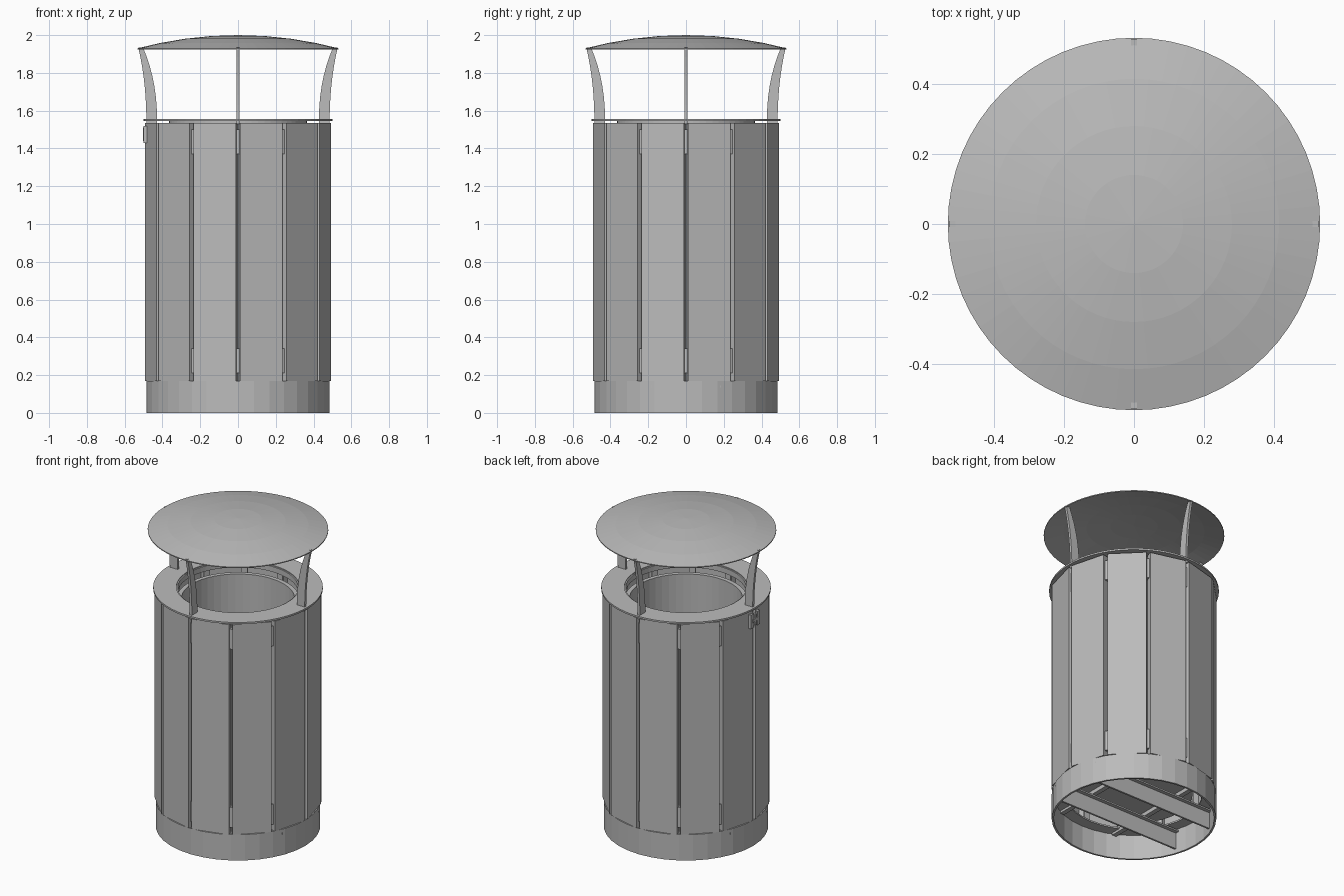
import bpy
import bmesh
from math import sin, cos, tan, pi, radians, sqrt
from mathutils import Matrix, Vector

cube = bpy.data.objects.get("Cube")
if cube:
    bpy.data.objects.remove(cube, do_unlink=True)

steel = bpy.data.materials.new("brushed grey steel")
steel.use_nodes = True
GREY = (0.5, 0.5, 0.5, 1)
steel.diffuse_color = GREY
steel.node_tree.nodes["Principled BSDF"].inputs["Base Color"].default_value = GREY


def finish(name, bm, angle=0.0):
    """Turn a bmesh into a named object, rotated about z."""
    bmesh.ops.recalc_face_normals(bm, faces=bm.faces)
    mesh = bpy.data.meshes.new(name)
    bm.to_mesh(mesh)
    bm.free()
    mesh.materials.append(steel)
    obj = bpy.data.objects.new(name, mesh)
    obj.rotation_euler.z = angle
    bpy.context.collection.objects.link(obj)
    return obj


def box(name, x, y, z, angle=0.0):
    """Box from (low, high) ranges."""
    bm = bmesh.new()
    size = Matrix.Diagonal((x[1] - x[0], y[1] - y[0], z[1] - z[0], 1))
    mid = Matrix.Translation([sum(r) / 2 for r in (x, y, z)])
    bmesh.ops.create_cube(bm, size=1, matrix=mid @ size)
    return finish(name, bm, angle)


def lathe(name, profile, sides, closed=True):
    """Spin a radius/height profile around the z axis."""
    bm = bmesh.new()
    verts = [bm.verts.new((r, 0, z)) for r, z in profile]
    pairs = list(zip(verts, verts[1:]))
    if closed:
        pairs.append((verts[-1], verts[0]))
    edges = [bm.edges.new(p) for p in pairs]
    bmesh.ops.spin(bm, geom=verts + edges, cent=(0, 0, 0), axis=(0, 0, 1),
                   angle=2 * pi, steps=sides, use_duplicate=False)
    bmesh.ops.remove_doubles(bm, verts=bm.verts, dist=0.0005)
    return finish(name, bm)


def extrude(name, outline, offset, angle=0.0):
    """Extrude a closed 3D outline along an offset."""
    bm = bmesh.new()
    face = bm.faces.new([bm.verts.new(p) for p in outline])
    new = bmesh.ops.extrude_face_region(bm, geom=[face])["geom"]
    moved = [v for v in new if isinstance(v, bmesh.types.BMVert)]
    bmesh.ops.translate(bm, verts=moved, vec=Vector(offset))
    return finish(name, bm, angle)


def tube(name, inner, outer, low, high, sides):
    return lathe(name, [(inner, low), (outer, low), (outer, high), (inner, high)], sides)


# Base drum and top collar
tube("base_ring", 0.473, 0.485, 0, 0.168, 36)
tube("top_collar", 0.363, 0.5, 1.544, 1.555, 64)
tube("collar_lip", 0.355, 0.365, 1.515, 1.55, 64)

# Removable inner bucket, open at the top
lathe("inner_bucket", [(0, 0.17), (0.345, 0.17), (0.345, 1.47), (0.36, 1.47), (0.36, 1.482),
                       (0.333, 1.482), (0.333, 0.182), (0, 0.182)], 48, closed=False)
tube("lower_frame_ring", 0.4, 0.475, 0.16, 0.17, 36)

# Folded wall panels, twelve around
APOTHEM, STEP = 0.478, pi / 6
half = APOTHEM * tan(STEP / 2) - 0.012
SHEET, FLANGE = 0.008, 0.04
folded = [(APOTHEM, -half), (APOTHEM, half), (APOTHEM - FLANGE, half),
          (APOTHEM - FLANGE, half - SHEET), (APOTHEM - SHEET, half - SHEET),
          (APOTHEM - SHEET, SHEET - half), (APOTHEM - FLANGE, SHEET - half),
          (APOTHEM - FLANGE, -half)]
for i in range(12):
    extrude("wall_panel", [(x, y, 0.17) for x, y in folded], (0, 0, 1.365), (i + 0.5) * STEP)
    # Post behind each joint with an upper and a lower clip
    box("joint_post", (0.43, 0.44), (-0.02, 0.02), (0.165, 1.535), i * STEP)
    for low in (0.21, 1.37):
        box("joint_clip", (0.44, 0.478), (-0.008, 0.008), (low, low + 0.13), i * STEP)

# Curved lid supports
STEPS = 8
inner, outer = [], []
for k in range(STEPS + 1):
    t = k / STEPS
    z = 1.53 + 0.405 * t
    inner.append((0.428 + 0.075 * t ** 2.3, 0, z))
    outer.append((0.485 + 0.043 * t ** 2.2, 0, z))
arm = [(x, y - 0.008, z) for x, y, z in inner + outer[::-1]]
for i in range(4):
    extrude("lid_support", arm, (0, 0.016, 0), i * pi / 2)

# Shallow domed lid
RIM, RISE = 0.532, 0.07
ball = (RIM ** 2 + RISE ** 2) / (2 * RISE)


def dome(r):
    return 2 - ball + sqrt(ball ** 2 - r ** 2)


radii = [0, 0.14, 0.28, 0.415, RIM]
top = [(r, dome(r)) for r in radii]
under = [(r, z - 0.006) for r, z in reversed(top)]
lathe("domed_lid", top + under, 64, closed=False)

# Bearers under the bucket
for side in (-1, 1):
    y = 0.155 * side
    box("long_bearer", (-0.448, 0.448), (y - 0.006, y + 0.006), (0.03, 0.14))
    box("bearer_flange", (-0.448, 0.448), (y - 0.03, y + 0.03), (0.135, 0.145))
    box("cross_bearer", (0.2 * side - 0.015, 0.2 * side + 0.015), (-0.42, 0.42), (0.145, 0.17))

# Latch on the right-hand joint: two plates, bolt and pull
for side in (-1, 1):
    y = 0.032 * side
    box("latch_plate", (-0.5, -0.478), (y - 0.014, y + 0.014), (1.43, 1.52))
box("latch_bolt", (-0.503, -0.485), (-0.03, 0.03), (1.465, 1.485))
box("latch_pull", (-0.503, -0.485), (-0.008, 0.008), (1.44, 1.51))
